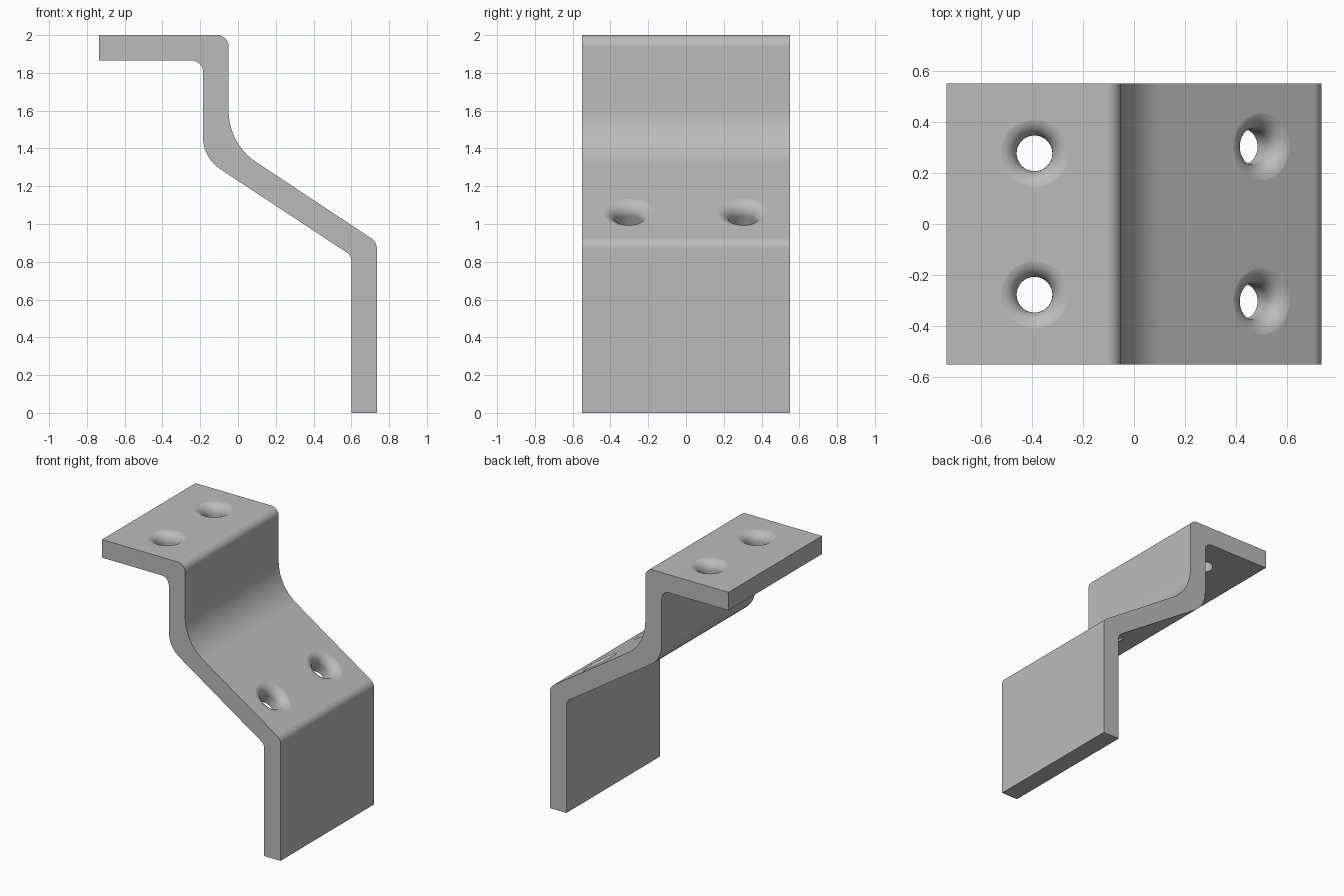
import bpy, bmesh, math
from mathutils import Vector

cube = bpy.data.objects.get("Cube")
if cube:
    bpy.data.objects.remove(cube, do_unlink=True)

HALF_WIDTH = 0.55
HOLE_R = 0.07
LIP_R = 0.07

metal = bpy.data.materials.new("grey metal")
metal.use_nodes = True
metal.diffuse_color = (0.5, 0.5, 0.5, 1)
metal.node_tree.nodes["Principled BSDF"].inputs["Base Color"].default_value = (0.5, 0.5, 0.5, 1)


def make_object(name, bm):
    bmesh.ops.recalc_face_normals(bm, faces=bm.faces)
    mesh = bpy.data.meshes.new(name)
    bm.to_mesh(mesh)
    bm.free()
    mesh.materials.append(metal)
    obj = bpy.data.objects.new(name, mesh)
    bpy.context.collection.objects.link(obj)
    return obj


def fillet(prev, corner, nxt, radius, steps=10):
    """Points of a round tangent to both sides of a corner."""
    a = (prev - corner).normalized()
    b = (nxt - corner).normalized()
    half = a.angle(b) / 2
    centre = corner + (a + b).normalized() * radius / math.sin(half)
    start = corner + a * radius / math.tan(half) - centre
    end = corner + b * radius / math.tan(half) - centre
    sweep = start.angle(end)
    return [centre + (start * math.sin((1 - i / steps) * sweep)
                      + end * math.sin(i / steps * sweep)) / math.sin(sweep)
            for i in range(steps + 1)]


# Bent strip: side profile as (x, z, corner radius), swept along y
corners = [(-0.735, 2, 0), (-0.05, 2, 0.06), (-0.05, 1.424, 0.33), (0.735, 0.905, 0.065),
           (0.735, 0, 0), (0.6, 0, 0), (0.6, 0.833, 0.05), (-0.185, 1.351, 0.2),
           (-0.185, 1.865, 0.06), (-0.735, 1.865, 0)]
points = [Vector((x, 0, z)) for x, z, r in corners]
outline = []
for i, (x, z, r) in enumerate(corners):
    if r:
        outline += fillet(points[i - 1], points[i], points[(i + 1) % len(points)], r)
    else:
        outline.append(points[i])

bm = bmesh.new()
side = bm.faces.new([bm.verts.new(p + Vector((0, -HALF_WIDTH, 0))) for p in outline])
swept = bmesh.ops.extrude_face_region(bm, geom=[side], use_keep_orig=True)
bmesh.ops.translate(bm, vec=(0, 2 * HALF_WIDTH, 0),
                    verts=[v for v in swept["geom"] if isinstance(v, bmesh.types.BMVert)])
bracket = make_object("bent_bracket", bm)


def hole_cutter(location, normal):
    """Round hole whose upper lip flares out in a soft curve."""
    profile = [(HOLE_R, -0.25)]
    for deg in range(0, 81, 10):
        a = math.radians(deg)
        profile.append((HOLE_R + LIP_R * (1 - math.cos(a)), -LIP_R * (1 - math.sin(a))))
    profile += [(0.15, 0.003), (0.15, 0.1)]
    bm = bmesh.new()
    n = 48
    rings = [[bm.verts.new((r * math.cos(math.tau * k / n), r * math.sin(math.tau * k / n), z))
              for k in range(n)] for r, z in profile]
    for low, high in zip(rings, rings[1:]):
        for k in range(n):
            j = (k + 1) % n
            bm.faces.new((low[k], low[j], high[j], high[k]))
    bm.faces.new(rings[0])
    bm.faces.new(rings[-1])
    cutter = make_object("hole_cutter", bm)
    cutter.rotation_mode = "QUATERNION"
    cutter.rotation_quaternion = Vector((0, 0, 1)).rotation_difference(normal)
    cutter.location = location
    cutter.hide_render = True
    return cutter


# Two holes in the top flange, two in the sloping web
slope = points[3] - points[2]
slope_normal = Vector((-slope.z, 0, slope.x)).normalized()
web_point = points[2] + slope * (0.5 - points[2].x) / slope.x
bpy.context.view_layer.objects.active = bracket
bracket.select_set(True)
for sign in (-1, 1):
    for base, normal, y in ((Vector((-0.39, 0, 2)), Vector((0, 0, 1)), 0.277),
                            (web_point, slope_normal, 0.303)):
        cutter = hole_cutter(base + Vector((0, sign * y, 0)), normal)
        cut = bracket.modifiers.new("hole", "BOOLEAN")
        cut.operation = "DIFFERENCE"
        cut.solver = "EXACT"
        cut.object = cutter
        bpy.ops.object.modifier_apply(modifier=cut.name)
        bpy.data.objects.remove(cutter, do_unlink=True)

# Smooth bends and lips, crisp cut edges
bpy.ops.object.shade_smooth_by_angle(angle=math.radians(30))
weighted = bracket.modifiers.new("even_shading", "WEIGHTED_NORMAL")
weighted.keep_sharp = True
